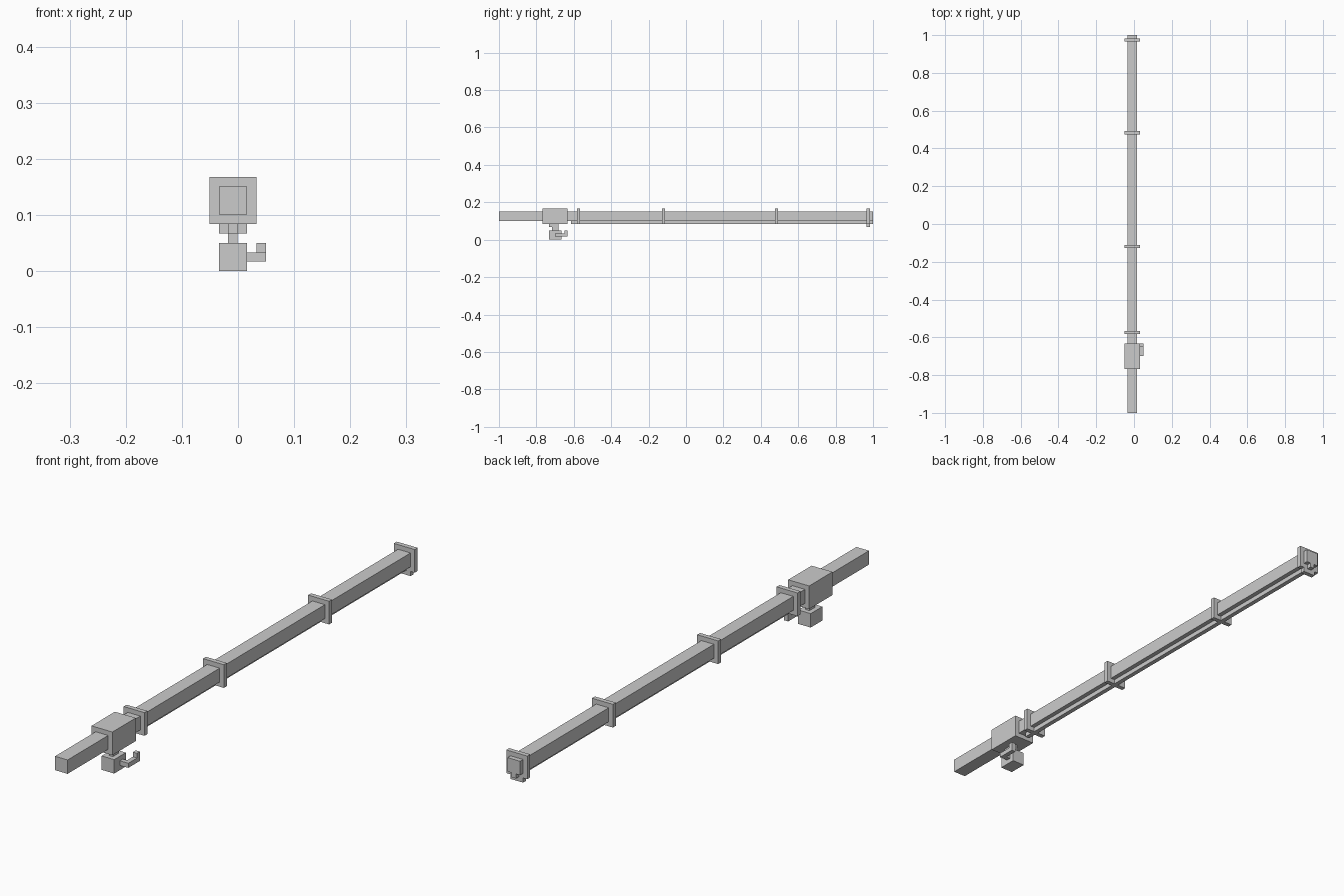
import bpy
import bmesh
from mathutils import Vector

if "Cube" in bpy.data.objects:
    bpy.data.objects.remove(bpy.data.objects["Cube"])

U = 0.0168            # one modelling unit
CX = -0.009           # rod centre line in x


def boxes(name, extents):
    """One object made of boxes given as (x0, x1, y0, y1, z0, z1)."""
    bm = bmesh.new()
    for x0, x1, y0, y1, z0, z1 in extents:
        verts = bmesh.ops.create_cube(bm, size=1)["verts"]
        lo, hi = Vector((x0, y0, z0)), Vector((x1, y1, z1))
        for v in verts:
            v.co = Vector(((lo + hi)[i] / 2 + v.co[i] * (hi - lo)[i] for i in range(3)))
    mesh = bpy.data.meshes.new(name)
    bm.to_mesh(mesh)
    bm.free()
    obj = bpy.data.objects.new(name, mesh)
    bpy.context.collection.objects.link(obj)
    return obj


def across(width):
    """x range of a part centred on the rod, width in units."""
    return CX - width * U / 2, CX + width * U / 2


# Rod pole and the line running beneath it
boxes("pole", [(*across(3), -1, 1, 6 * U, 9 * U)])
boxes("line", [(*across(1), -0.616, 1, 5 * U, 6 * U)])

# Thick hand grip
boxes("grip", [(*across(5), -0.767, -0.633, 5 * U, 10 * U)])

# Line guides
for i, y in enumerate((-0.583, -0.128, 0.475)):
    boxes(f"guide_{i + 1}", [(*across(5), y, y + U, 5 * U, 10 * U)])

# Tip guide with a small foot below
boxes("tip_guide", [
    (*across(5), 0.966, 0.966 + U, 5 * U, 10 * U),
    (*across(3), 0.966, 0.966 + U, 4 * U, 5 * U),
])

# Reel: drum, stem and mounting lug
boxes("reel_drum", [(*across(3), -0.733, -0.666, 0, 3 * U)])
boxes("reel_stem", [
    (*across(1), -0.716, -0.683, 3 * U, 5 * U),
    (*across(1), -0.733, -0.716, 4 * U, 5 * U),
])

# Reel crank: arm outwards, bar backwards, knob upwards
xa = CX + 1.5 * U
boxes("reel_crank", [
    (xa, xa + U, -0.700, -0.683, U, 2 * U),
    (xa + U, xa + 2 * U, -0.700, -0.633, U, 2 * U),
    (xa + U, xa + 2 * U, -0.650, -0.633, 2 * U, 3 * U),
])
